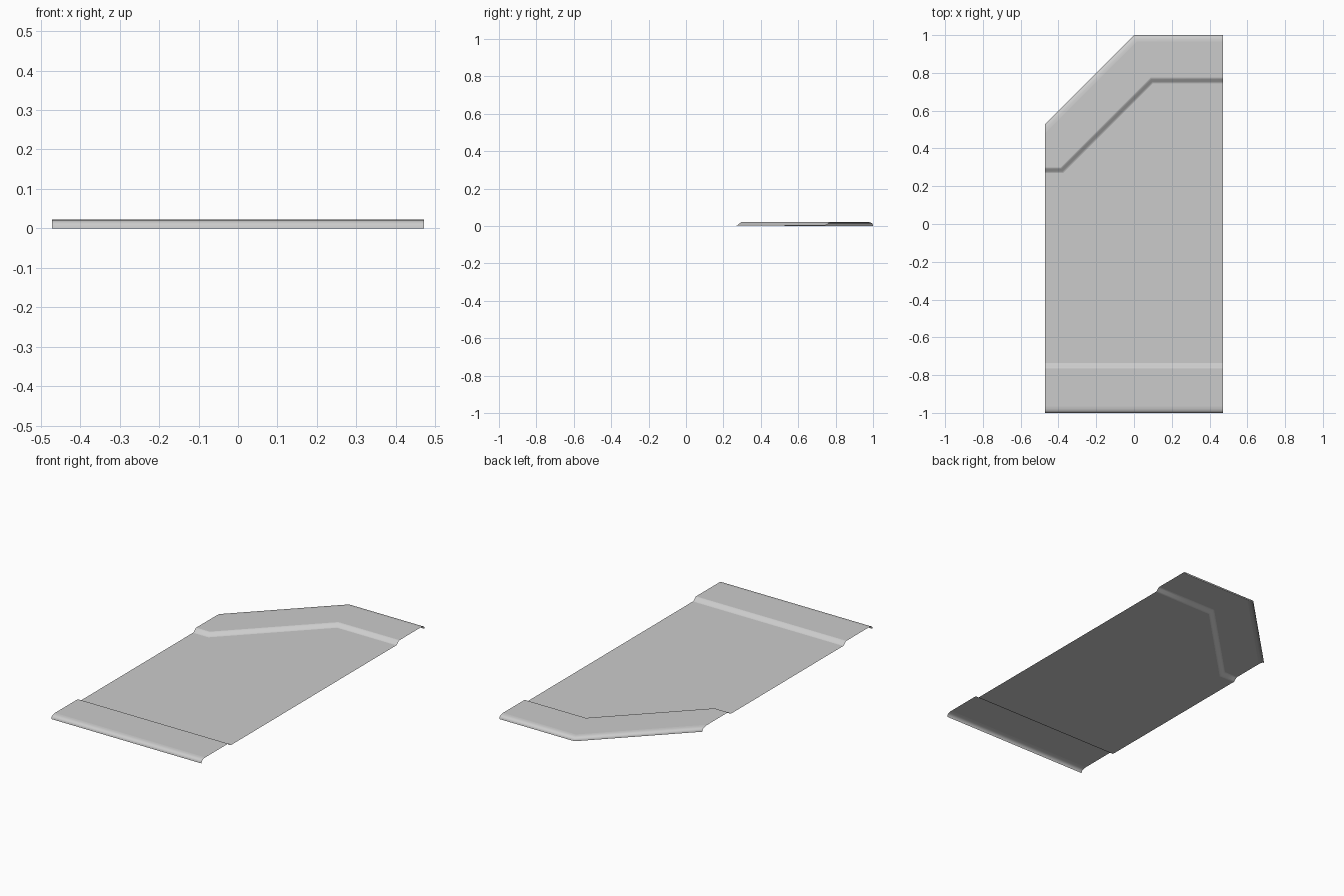
import bpy, bmesh, math
from mathutils import Vector

if "Cube" in bpy.data.objects:
    bpy.data.objects.remove(bpy.data.objects["Cube"], do_unlink=True)

HALF = 0.472      # half width of the sheet
TOP = 0.022       # height of the raised flanges
FLOOR = 0.004     # height of the recessed panel

grey = bpy.data.materials.new("light grey metal")
grey.use_nodes = True
grey.diffuse_color = (0.6, 0.6, 0.6, 1)
grey.node_tree.nodes["Principled BSDF"].inputs["Base Color"].default_value = (0.6, 0.6, 0.6, 1)


def offset(path, dist):
    """Shift a left-to-right path towards its +y side, mitring the corners
    and keeping both ends on the side edges."""
    pts = [Vector(p) for p in path]
    normals = []
    for a, b in zip(pts, pts[1:]):
        d = (b - a).normalized()
        normals.append(Vector((-d.y, d.x)))
    out = [pts[0] + Vector((0, dist / normals[0].y))]
    for p, m, n in zip(pts[1:-1], normals, normals[1:]):
        out.append(p + (m + n) * dist / (1 + m.dot(n)))
    out.append(pts[-1] + Vector((0, dist / normals[-1].y)))
    return out


def make_object(name, bm):
    bmesh.ops.recalc_face_normals(bm, faces=bm.faces)
    if sum(f.normal.z for f in bm.faces) < 0:
        bmesh.ops.reverse_faces(bm, faces=bm.faces)
    mesh = bpy.data.meshes.new(name)
    bm.to_mesh(mesh)
    bm.free()
    mesh.materials.append(grey)
    obj = bpy.data.objects.new(name, mesh)
    bpy.context.collection.objects.link(obj)
    return obj


def bend(name, path, profile):
    """Sweep a (distance, height) profile along a path."""
    bm = bmesh.new()
    rows = [[bm.verts.new((p.x, p.y, z)) for p in offset(path, d)] for d, z in profile]
    for r, s in zip(rows, rows[1:]):
        for i in range(len(r) - 1):
            bm.faces.new((r[i], r[i + 1], s[i + 1], s[i]))
    obj = make_object(name, bm)
    for o in bpy.context.selected_objects:
        o.select_set(False)
    obj.select_set(True)
    bpy.context.view_layer.objects.active = obj
    bpy.ops.object.shade_smooth_by_angle(angle=math.radians(40))


def flat(name, near, far, z):
    """Flat sheet between two paths."""
    bm = bmesh.new()
    outline = list(near) + list(reversed(far))
    face = bm.faces.new([bm.verts.new((p[0], p[1], z)) for p in outline])
    bmesh.ops.triangulate(bm, faces=[face])
    make_object(name, bm)


# Bend sections
STEP = 0.03
LIP = 0.034
step_up = [(0, FLOOR), (0.004, 0.005), (0.009, 0.008), (0.021, 0.018), (0.026, 0.021), (STEP, TOP)]
lip_down = [(-LIP, TOP), (-0.022, 0.021), (-0.012, 0.0185), (-0.005, 0.014), (-0.001, 0.008), (0, 0)]

# Outlines, left to right in the plan
back_fold = [(-HALF, 0.27), (-0.375, 0.27), (0.1, 0.745), (HALF, 0.745)]
back_edge = [(-HALF, 0.528), (0, 1), (HALF, 1)]
front_fold = [(-HALF, -0.735), (HALF, -0.735)]
front_edge = [(-HALF, -1), (HALF, -1)]

# Recessed panel
flat("main_panel", front_fold, back_fold, FLOOR)

# Back flange with clipped corner
bend("back_step", back_fold, step_up)
flat("back_flange", offset(back_fold, STEP), offset(back_edge, -LIP), TOP)
bend("back_lip", back_edge, lip_down)

# Straight front flange
bend("front_step", front_fold, [(-d, z) for d, z in step_up])
flat("front_flange", offset(front_edge, LIP), offset(front_fold, -STEP), TOP)
bend("front_lip", front_edge, [(-d, z) for d, z in lip_down])
